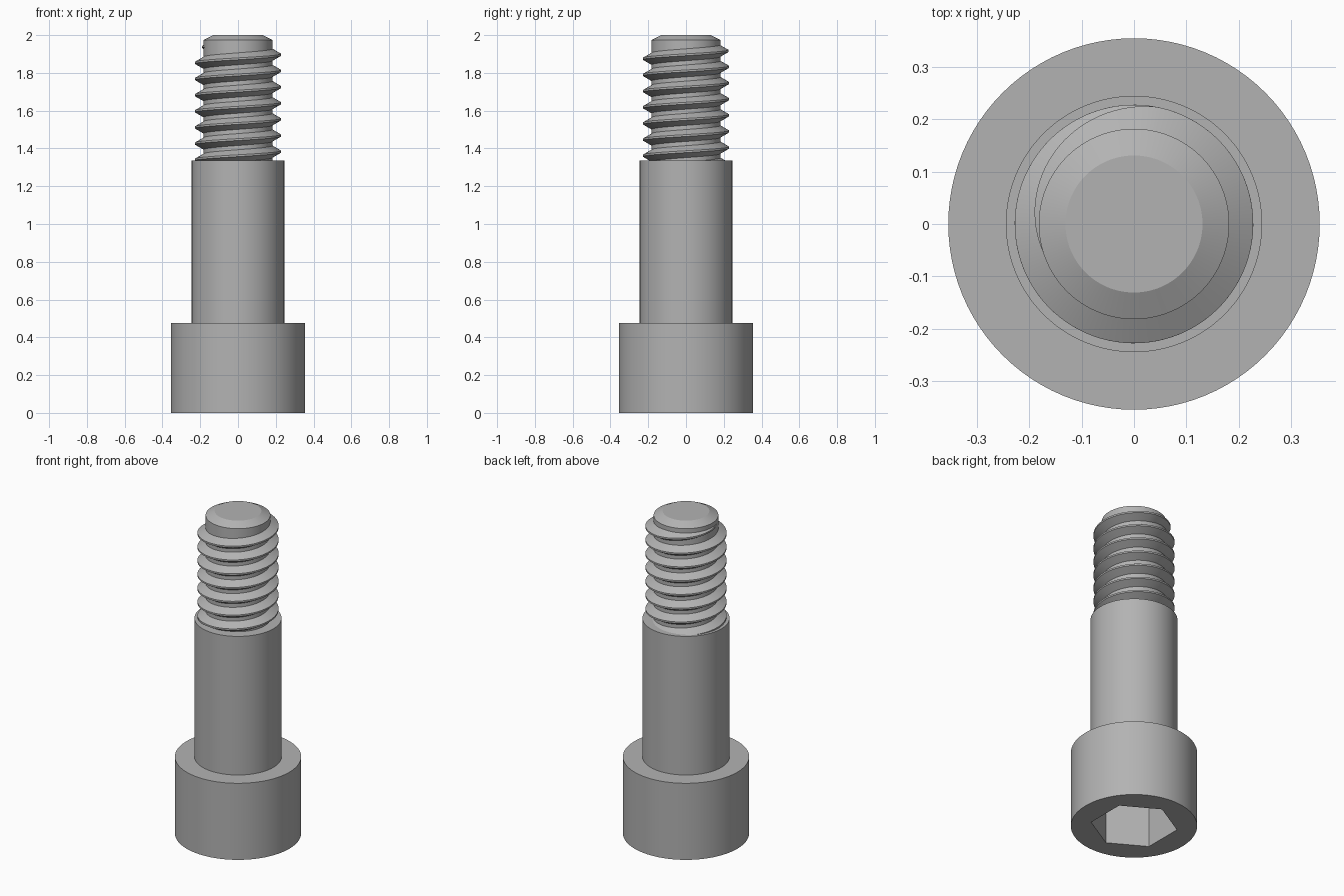
import bpy, bmesh, math

SEG = 96
HEX = "hex"

cube = bpy.data.objects.get("Cube")
if cube:
    bpy.data.objects.remove(cube, do_unlink=True)

steel = bpy.data.materials.new("grey_steel")
steel.use_nodes = True
GREY = (0.45, 0.45, 0.45, 1)
steel.diffuse_color = GREY
steel.node_tree.nodes["Principled BSDF"].inputs["Base Color"].default_value = GREY


def finish(bm, name):
    bmesh.ops.remove_doubles(bm, verts=bm.verts, dist=1e-5)
    bmesh.ops.recalc_face_normals(bm, faces=bm.faces)
    mesh = bpy.data.meshes.new(name)
    bm.to_mesh(mesh)
    bm.free()
    mesh.materials.append(steel)
    obj = bpy.data.objects.new(name, mesh)
    bpy.context.collection.objects.link(obj)
    bpy.ops.object.select_all(action='DESELECT')
    obj.select_set(True)
    bpy.context.view_layer.objects.active = obj
    bpy.ops.object.shade_smooth_by_angle(angle=math.radians(20))
    return obj


def hex_radius(a, corner=0.245, turn=math.radians(30)):
    """Distance from the axis to a hexagon side at angle a."""
    side = math.radians(60)
    return corner * math.cos(side / 2) / math.cos((a - turn) % side - side / 2)


def lathe(name, profile):
    """Revolve (radius, height) points; a HEX radius makes a hexagonal ring."""
    bm = bmesh.new()
    rings = []
    for r, z in profile:
        ring = []
        for i in range(SEG):
            a = math.tau * i / SEG
            d = hex_radius(a) if r == HEX else r
            ring.append(bm.verts.new((d * math.cos(a), d * math.sin(a), z)))
        rings.append(ring)
    for low, high in zip(rings, rings[1:]):
        for i in range(SEG):
            j = (i + 1) % SEG
            bm.faces.new((low[i], low[j], high[j], high[i]))
    return finish(bm, name)


def thread(name, root, crest, pitch, z_zero, start, fade, end):
    """Sweep a V profile up a helix (degrees), fading into the core at the end."""
    bm = bmesh.new()
    half_crest, slope = 0.005, math.tan(math.radians(30))
    rows = []
    steps = round((end - start) / 3.75)
    for i in range(steps + 1):
        deg = start + (end - start) * i / steps
        keep = min(1, (end - deg) / (end - fade))
        tip = root + (crest - root) * keep
        a = math.radians(deg)
        z = z_zero + pitch * deg / 360
        half_root = half_crest + (tip - root + 0.004) * slope
        section = [(root - 0.004, -half_root), (tip, -half_crest),
                   (tip, half_crest), (root - 0.004, half_root)]
        rows.append([bm.verts.new((r * math.cos(a), r * math.sin(a), z + h))
                     for r, h in section])
    for low, high in zip(rows, rows[1:]):
        for k in range(3):
            bm.faces.new((low[k], low[k + 1], high[k + 1], high[k]))
    bm.faces.new(rows[0])
    bm.faces.new(rows[-1])
    return finish(bm, name)


# Cylindrical head with a hexagonal socket in its underside
lathe("socket_head", [(0, 0.28), (HEX, 0.28), (HEX, 0), (0.355, 0),
                      (0.355, 0.475), (0, 0.475)])

# Plain shoulder
lathe("shoulder", [(0.245, 0.475), (0.245, 1.335), (0, 1.335)])

# Threaded end: chamfered core and helical ridge
lathe("thread_core", [(0.182, 1.335), (0.182, 1.974), (0.131, 2), (0, 2)])
thread("thread_ridge", root=0.182, crest=0.228, pitch=0.0855, z_zero=1.896,
       start=-2520, fade=80, end=197)
